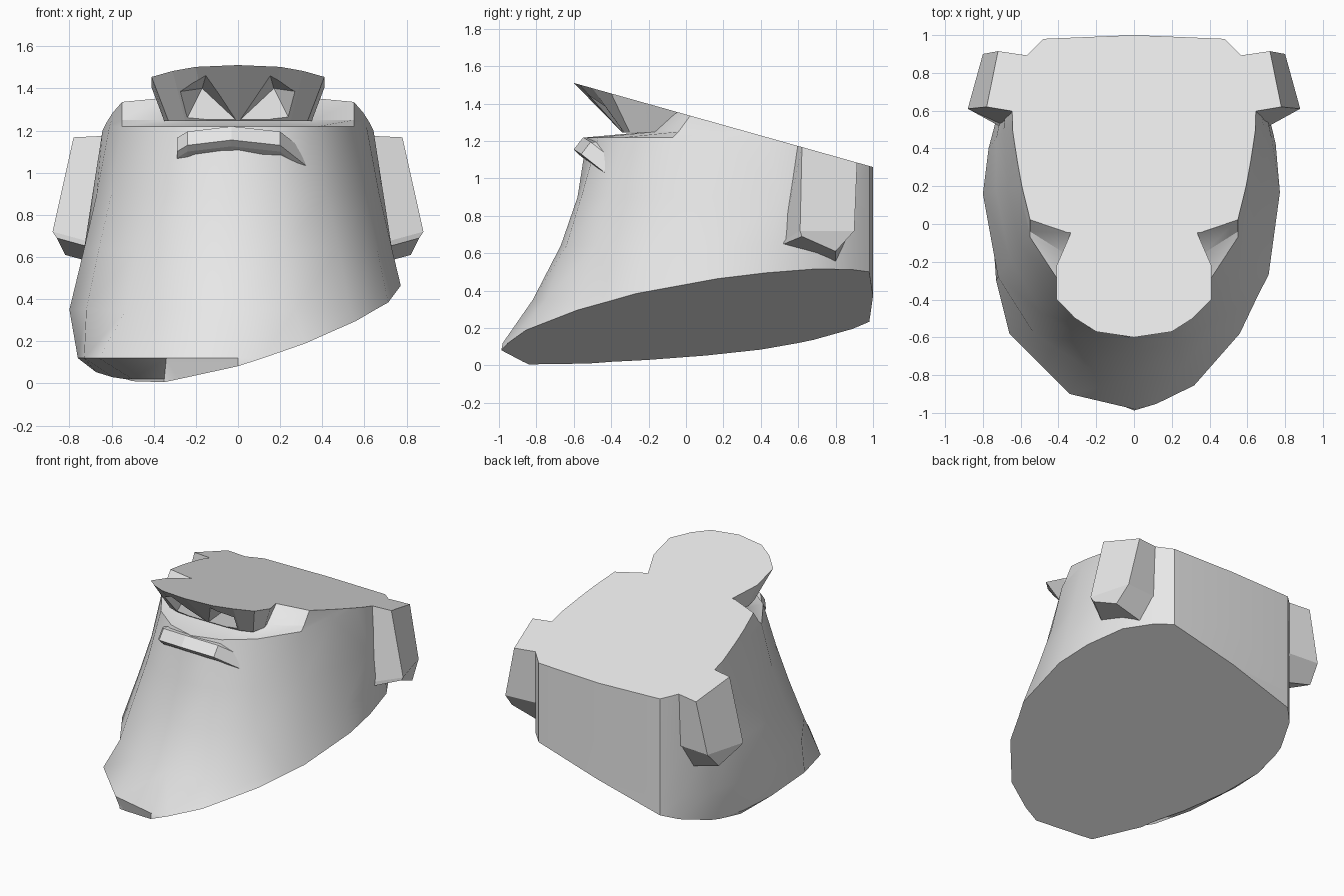
import bpy, bmesh, math
from mathutils import Vector

cube = bpy.data.objects.get("Cube")
if cube:
    bpy.data.objects.remove(cube, do_unlink=True)

# One plain grey clay colour
GREY = (0.8, 0.8, 0.8, 1)
clay = bpy.data.materials.new("grey_clay")
clay.use_nodes = True
clay.diffuse_color = GREY
clay.node_tree.nodes["Principled BSDF"].inputs["Base Color"].default_value = GREY


def top_height(y):
    """Height of the sloping upper cut."""
    return 1.342 - 0.281 * y


def loft(name, rings):
    """Join closed rings of equal length and cap both ends."""
    bm = bmesh.new()
    loops = [[bm.verts.new(p) for p in ring] for ring in rings]
    count = len(loops[0])
    for low, high in zip(loops, loops[1:]):
        for i in range(count):
            j = (i + 1) % count
            bm.faces.new((low[i], low[j], high[j], high[i]))
    bm.faces.new(loops[0][::-1])
    bm.faces.new(loops[-1])
    return finish(name, bm)


def finish(name, bm):
    bmesh.ops.recalc_face_normals(bm, faces=bm.faces)
    mesh = bpy.data.meshes.new(name)
    bm.to_mesh(mesh)
    bm.free()
    mesh.materials.append(clay)
    obj = bpy.data.objects.new(name, mesh)
    bpy.context.collection.objects.link(obj)
    return obj


def slice_off(obj, point, normal):
    """Cut away everything on the normal side and close the hole."""
    bm = bmesh.new()
    bm.from_mesh(obj.data)
    cut = bmesh.ops.bisect_plane(bm, geom=bm.verts[:] + bm.edges[:] + bm.faces[:],
                                 plane_co=point, plane_no=normal, clear_outer=True)
    rim = [e for e in cut["geom_cut"] if isinstance(e, bmesh.types.BMEdge)]
    bmesh.ops.contextual_create(bm, geom=rim)
    bmesh.ops.recalc_face_normals(bm, faces=bm.faces)
    bm.to_mesh(obj.data)
    bm.free()


def mirrored(half):
    """Complete a half outline; only points off the centre are copied."""
    return half + [(-x, *rest) for x, *rest in reversed(half) if x > 0]


def smooth(obj, angle):
    bpy.ops.object.select_all(action="DESELECT")
    obj.select_set(True)
    bpy.context.view_layer.objects.active = obj
    bpy.ops.object.shade_smooth_by_angle(angle=math.radians(angle))


# Jaw and cheeks: half outlines from chin to side, with a shared back
BACK = [(.57, .89), (.48, .98), (0, 1)]
LEVELS = {
    .02: [(0, -1), (.35, -.84), (.5, -.52), (.58, -.2), (.63, .1), (.66, .4), (.61, .68)],
    .12: [(0, -.98), (.34, -.9), (.66, -.58), (.73, -.3), (.76, .12), (.74, .4), (.67, .68)],
    .35: [(0, -.82), (.27, -.75), (.53, -.58), (.72, -.28), (.8, .16), (.77, .4), (.69, .7)],
    .64: [(0, -.67), (.22, -.64), (.48, -.48), (.66, -.18), (.73, .18), (.73, .45), (.68, .7)],
    .9: [(0, -.58), (.21, -.56), (.42, -.42), (.6, -.12), (.67, .18), (.69, .5), (.67, .72)],
    1.22: [(0, -.53), (.2, -.47), (.38, -.33), (.55, -.07), (.61, .2), (.64, .5), (.64, .7)],
    1.25: [(0, -.2), (.2, -.2), (.36, -.16), (.55, -.04), (.6, .2), (.64, .5), (.64, .7)],
    1.36: [(0, -.03), (.2, -.03), (.35, -.04), (.55, .04), (.58, .2), (.62, .4), (.63, .65)],
}
rings = [[(x, y, z) for x, y in mirrored(half + BACK)] for z, half in LEVELS.items()]
rings.insert(0, [(x, y, -.15) for x, y, z in rings[0]])
rings.append([(x, y, 1.7) for x, y, z in rings[-1]])
jaw = loft("jaw_and_cheeks", rings)
slice_off(jaw, (0, 0, top_height(0)), (0, .281, 1))
slice_off(jaw, (0, 0, .225), (.278, .145, -1))
smooth(jaw, 30)

# Nose: flat slab cut by the slope, narrowing to its lower edge
RIM = [(0, -.6), (.2, -.57), (.31, -.5), (.41, -.4), (.41, -.22), (.34, -.06), (.3, .05)]
BASE = [(0, -.34), (.15, -.34), (.25, -.33), (.33, -.3), (.35, -.2), (.32, -.08), (.28, .05)]
nose = loft("nose", [[(x, y, 1.245) for x, y in mirrored(BASE)],
                     [(x, y, top_height(y)) for x, y in mirrored(RIM)]])

# Nostrils: four-sided pits sunk into the sloping underside
PIT = [(.31, 1.38), (.15, 1.47), (.02, 1.26), (.24, 1.26)]
for side, word in ((1, "left"), (-1, "right")):
    apex = Vector((side * .17, -.33, 1.4))
    bm = bmesh.new()
    tip = bm.verts.new(apex)
    mouth = []
    for x, z in PIT:
        corner = Vector((side * x, -.33 - (z - 1.245) * 1.06, z))
        mouth.append(bm.verts.new(apex + (corner - apex) * 1.1))
    for i in range(4):
        bm.faces.new((mouth[i - 1], mouth[i], tip))
    bm.faces.new(mouth)
    cutter = finish(word + "_nostril_cutter", bm)
    cutter.hide_render = True
    cutter.hide_set(True)
    pit = nose.modifiers.new(word + "_nostril", "BOOLEAN")
    pit.operation = "DIFFERENCE"
    pit.object = cutter

# Bake the pits in, then drop the cutters
bpy.context.view_layer.update()
baked = bpy.data.meshes.new_from_object(nose.evaluated_get(bpy.context.evaluated_depsgraph_get()))
nose.modifiers.clear()
nose.data = baked
for word in ("left", "right"):
    bpy.data.objects.remove(bpy.data.objects[word + "_nostril_cutter"], do_unlink=True)

# Upper lip: thin arched ledge under the nose (x, front y, edge z)
ARCH = [(-.29, -.49, 1.1), (-.24, -.55, 1.13), (-.03, -.6, 1.155), (.2, -.56, 1.13), (.34, -.42, 1.02)]
lip = loft("upper_lip", [[(x, y + .12, z + .06), (x, y + .05, z + .065), (x, y, z),
                          (x, y + .03, z - .03), (x, y + .12, z - .1)] for x, y, z in ARCH])

# Ears: slabs leaning outward, with a slanted underside
EAR_TOP = [(.6, .59), (.78, .62), (.72, .915), (.55, .89)]
EAR_MID = [(.66, .51, .66), (.88, .61, .72), (.8, .9, .72), (.55, .88, .72)]
EAR_LOW = [(.68, .5, .64), (.86, .62, .69), (.82, .8, .61), (.6, .8, .55)]
for side, word in ((1, "left"), (-1, "right")):
    shape = [EAR_LOW, EAR_MID, [(x, y, top_height(y)) for x, y in EAR_TOP]]
    loft(word + "_ear", [[(side * x, y, z) for x, y, z in ring] for ring in shape])
